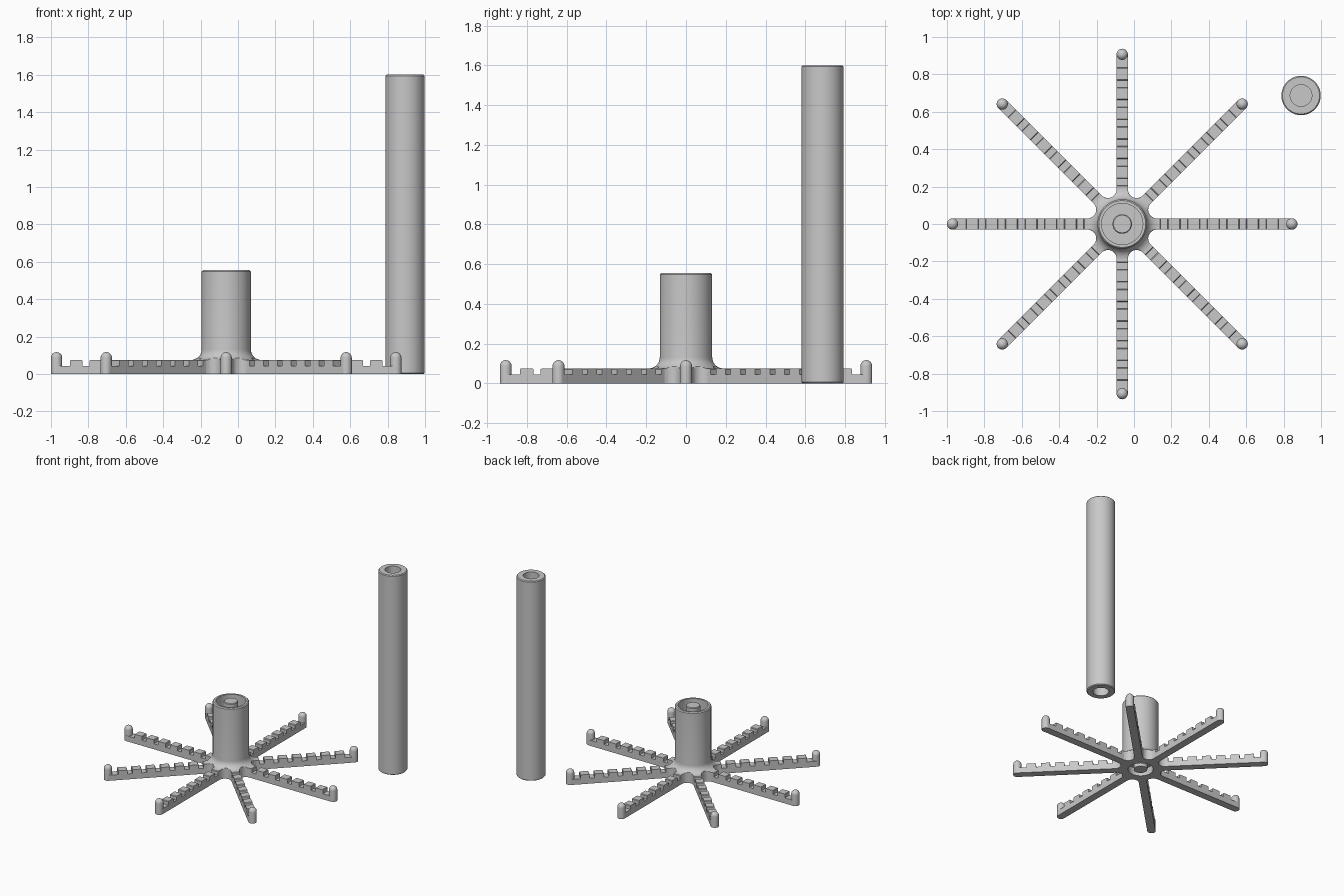
import bpy, bmesh, math
from mathutils import Vector

cube = bpy.data.objects.get("Cube")
if cube:
    bpy.data.objects.remove(cube, do_unlink=True)

grey = bpy.data.materials.new("plain_grey")
grey.use_nodes = True
COLOUR = (0.58, 0.58, 0.58, 1)
grey.diffuse_color = COLOUR
grey.node_tree.nodes["Principled BSDF"].inputs["Base Color"].default_value = COLOUR

HUB = Vector((-0.063, 0, 0))
ARMS = 8
HALF = 0.03          # half the arm width
TOP = 0.075          # arm height
PEG_R = 0.907        # distance of the pegs from the hub axis


def finish(bm, name, location, angle=0):
    bmesh.ops.remove_doubles(bm, verts=bm.verts, dist=1e-5)
    bmesh.ops.recalc_face_normals(bm, faces=bm.faces)
    mesh = bpy.data.meshes.new(name)
    bm.to_mesh(mesh)
    bm.free()
    mesh.materials.append(grey)
    obj = bpy.data.objects.new(name, mesh)
    bpy.context.collection.objects.link(obj)
    obj.location = location
    obj.rotation_euler.z = angle
    bpy.ops.object.select_all(action="DESELECT")
    obj.select_set(True)
    bpy.context.view_layer.objects.active = obj
    bpy.ops.object.shade_smooth_by_angle(angle=math.radians(32))
    return obj


def lathe(name, profile, location, steps=64, limit=None):
    """Revolve (radius, height) points about z, optionally trimmed by an outline."""
    bm = bmesh.new()
    rings = []
    for i in range(steps):
        a = math.tau * i / steps
        cap = limit(a) if limit else 10
        rings.append([bm.verts.new((min(r, cap) * math.cos(a), min(r, cap) * math.sin(a), z))
                      for r, z in profile])
    for i in range(steps):
        a, b = rings[i], rings[(i + 1) % steps]
        for j in range(len(profile) - 1):
            bm.faces.new((a[j], b[j], b[j + 1], a[j + 1]))
    bmesh.ops.dissolve_degenerate(bm, dist=1e-6, edges=bm.edges)
    return finish(bm, name, location)


def arc(cx, cz, rx, rz, start, end, n=8):
    angles = [math.radians(start + (end - start) * i / n) for i in range(n + 1)]
    return [(cx + rx * math.cos(t), cz + rz * math.sin(t)) for t in angles]


# Foot outline: rounded hollows between neighbouring arms
HOLLOW = 0.047
SPREAD = math.pi / ARMS
HOLLOW_D = (HALF + HOLLOW) / math.sin(SPREAD)


def foot_outline(a):
    t = a % (2 * SPREAD) - SPREAD
    inside = HOLLOW ** 2 - (HOLLOW_D * math.sin(t)) ** 2
    if inside <= 0:
        return HALF / math.sin(SPREAD - abs(t)) if abs(t) < SPREAD - 0.16 else 0.187
    return min(0.187, HOLLOW_D * math.cos(t) - math.sqrt(inside))


# Hub: flared foot, socket with a centre pin above, ring recess below
hub_profile = [(0, 0), (0.05, 0), (0.05, 0.06), (0.092, 0.06), (0.092, 0), (0.19, 0), (0.19, TOP)]
hub_profile += arc(0.19, 0.13, 0.058, 0.055, 270, 180)
hub_profile += [(0.132, 0.548), (0.125, 0.555), (0.11, 0.555), (0.11, 0.25),
                (0.052, 0.25), (0.052, 0.55), (0.047, 0.555), (0, 0.555)]
lathe("hub", hub_profile, HUB, 160, foot_outline)

# Arm side profile with notches along the top
FLOOR, CH = 0.044, 0.004
arm_profile = [(0.12, 0), (PEG_R, 0), (PEG_R, FLOOR), (0.836, FLOOR)]
for k in range(7):
    outer = 0.836 - 0.105 * k
    inner = outer - 0.068 if k < 6 else 0.12
    arm_profile += [(outer, TOP - CH), (outer - CH, TOP)]
    if k < 6:
        arm_profile += [(inner + CH, TOP), (inner, TOP - CH),
                        (inner, FLOOR), (inner - 0.037, FLOOR)]
    else:
        arm_profile.append((inner, TOP))

# Arm tip pegs with domed tops
peg_profile = [(0, 0), (HALF, 0)] + arc(0, 0.087, HALF, HALF, 0, 90)

for i in range(ARMS):
    angle = math.tau * i / ARMS
    bm = bmesh.new()
    face = bm.faces.new([bm.verts.new((r, -HALF, z)) for r, z in arm_profile])
    side = bmesh.ops.extrude_face_region(bm, geom=[face])["geom"]
    bmesh.ops.translate(bm, vec=(0, 2 * HALF, 0),
                        verts=[v for v in side if isinstance(v, bmesh.types.BMVert)])
    finish(bm, f"notched_arm_{i + 1}", HUB, angle)
    spot = HUB + Vector((math.cos(angle), math.sin(angle), 0)) * PEG_R
    lathe(f"tip_peg_{i + 1}", peg_profile, spot, 32)

# Separate post, bored at both ends
R, BORE, H, DEPTH, EDGE = 0.105, 0.058, 1.6, 0.32, 0.006
post_profile = [(0, DEPTH), (BORE, DEPTH), (BORE, 0), (R - EDGE, 0), (R, EDGE),
                (R, H - EDGE), (R - EDGE, H), (BORE, H), (BORE, H - DEPTH), (0, H - DEPTH)]
lathe("post", post_profile, (0.893, 0.687, 0))
